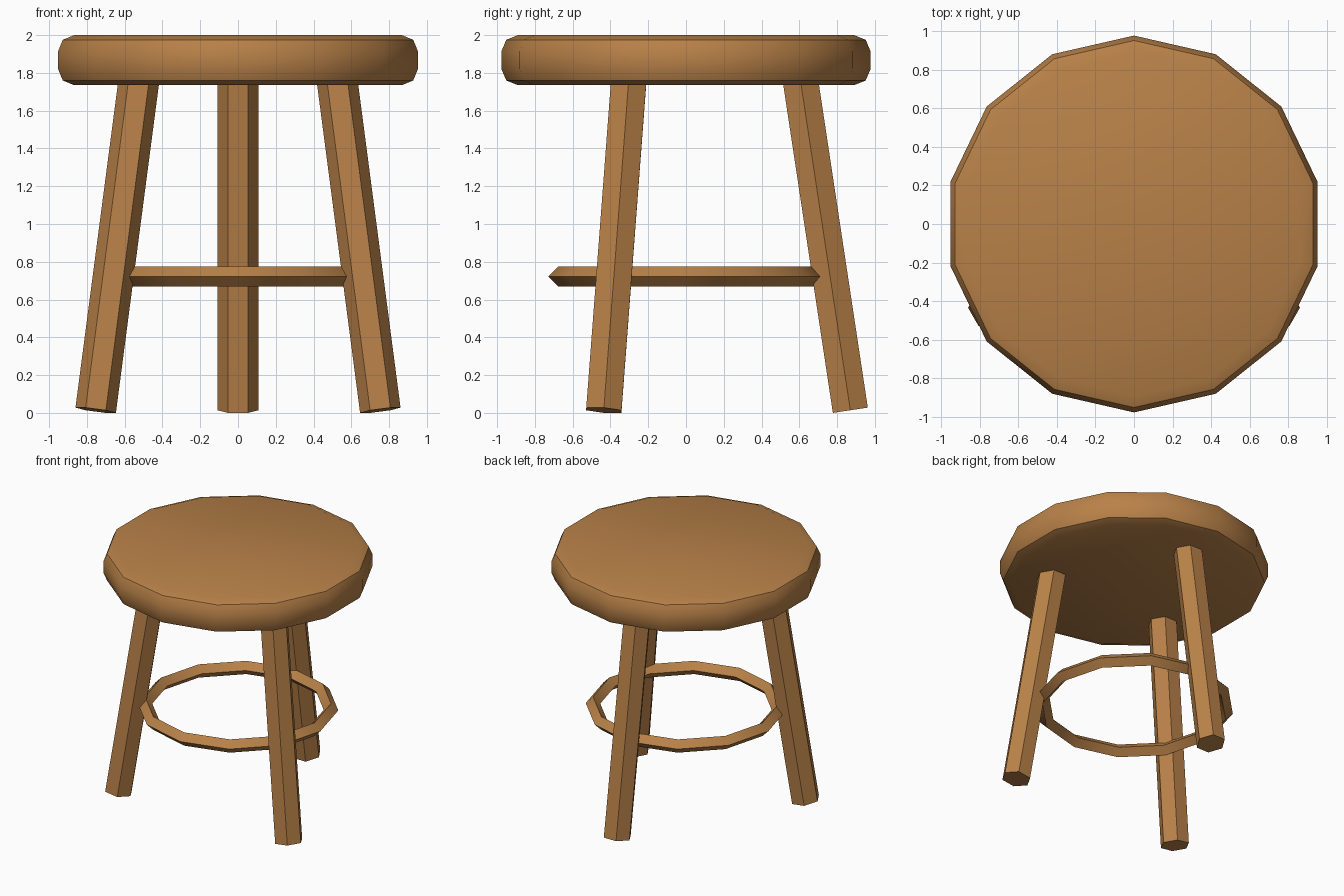
import bpy
import math
from mathutils import Matrix

cube = bpy.data.objects.get("Cube")
if cube:
    bpy.data.objects.remove(cube, do_unlink=True)

# Single warm wood colour
wood = bpy.data.materials.new("warm_wood")
wood.use_nodes = True
wood.diffuse_color = (0.48, 0.22, 0.065, 1)
wood.node_tree.nodes["Principled BSDF"].inputs["Base Color"].default_value = wood.diffuse_color


def finish(name):
    """Name the active object, colour it and smooth all but its sharp edges."""
    obj = bpy.context.object
    obj.name = obj.data.name = name
    obj.data.materials.append(wood)
    bpy.ops.object.shade_smooth_by_angle(angle=math.radians(32))
    return obj


# Seat: fourteen-sided disc with a rounded rim
SEAT_BOTTOM, SEAT_TOP = 1.735, 2.0
bpy.ops.mesh.primitive_cylinder_add(
    vertices=14, radius=0.977, depth=SEAT_TOP - SEAT_BOTTOM,
    location=(0, 0, (SEAT_TOP + SEAT_BOTTOM) / 2))
bevel = bpy.context.object.modifiers.new("rim", 'BEVEL')
bevel.width = 0.085
bevel.segments = 2
bevel.limit_method = 'ANGLE'
bevel.angle_limit = math.radians(60)
bpy.ops.object.modifier_apply(modifier="rim")
finish("seat")

# Legs: three hexagonal posts, splayed outwards
TILT, FOOT_RADIUS, LEG_LENGTH = math.radians(8.6), 0.87, 1.83
for name, angle in (("back_leg", 90), ("right_leg", 210), ("left_leg", 330)):
    bpy.ops.mesh.primitive_cylinder_add(vertices=6, radius=0.108, depth=LEG_LENGTH)
    leg = finish(name)
    leg.matrix_world = (
        Matrix.Rotation(math.radians(angle), 4, 'Z')
        @ Matrix.Translation((FOOT_RADIUS, 0, 0.014))
        @ Matrix.Rotation(-TILT, 4, 'Y')
        @ Matrix.Translation((0, 0, LEG_LENGTH / 2)))

# Foot ring: twelve-sided hoop with a diamond section
bpy.ops.mesh.primitive_torus_add(
    major_segments=12, minor_segments=4, major_radius=0.677,
    minor_radius=0.053, location=(0, 0, 0.722))
finish("foot_ring")
